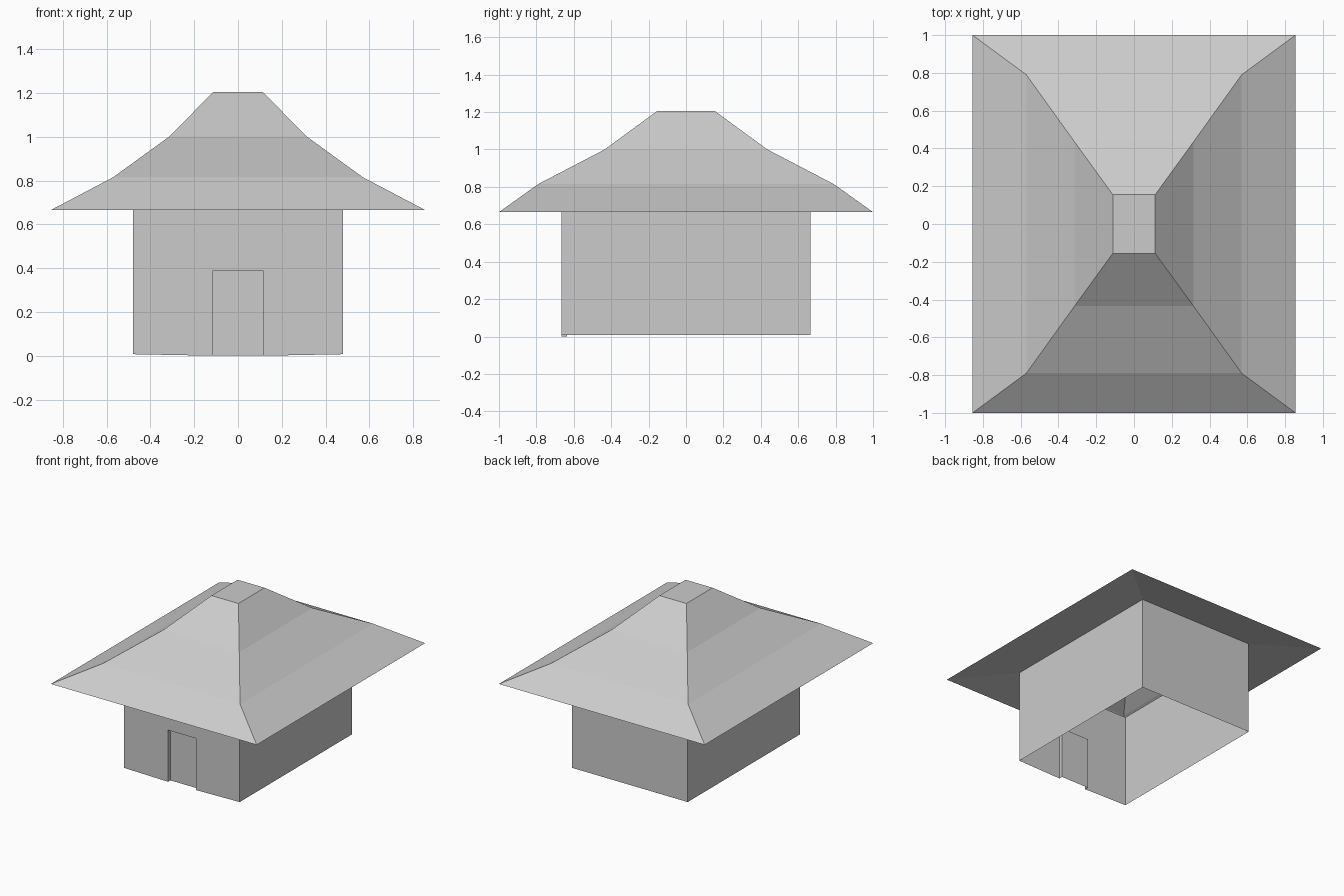
import bpy
import bmesh

cube = bpy.data.objects.get("Cube")
if cube:
    bpy.data.objects.remove(cube, do_unlink=True)

# Single plain colour
grey = bpy.data.materials.new("plain grey")
grey.use_nodes = True
grey.diffuse_color = (0.6, 0.6, 0.6, 1)
bsdf = next(n for n in grey.node_tree.nodes if n.type == "BSDF_PRINCIPLED")
bsdf.inputs["Base Color"].default_value = grey.diffuse_color


def finish(bm, name):
    mesh = bpy.data.meshes.new(name)
    bm.to_mesh(mesh)
    bm.free()
    mesh.materials.append(grey)
    obj = bpy.data.objects.new(name, mesh)
    bpy.context.collection.objects.link(obj)
    return obj


def ring(bm, x, y, z):
    """Rectangle of vertices, counter-clockwise from the front left."""
    return [bm.verts.new((sx * x, sy * y, z))
            for sx, sy in ((-1, -1), (1, -1), (1, 1), (-1, 1))]


def band(bm, low, high, sides=range(4)):
    for i in sides:
        j = (i + 1) % 4
        bm.faces.new((low[i], low[j], high[j], high[i]))


WALL_X, WALL_Y, WALL_TOP = 0.48, 0.665, 0.71

# Roof: open shell of soffit, three flared slopes and a flat cap
bm = bmesh.new()
profile = [(WALL_X, WALL_Y, WALL_TOP), (0.855, 1.0, 0.665), (0.57, 0.79, 0.815),
           (0.315, 0.435, 1.0), (0.112, 0.155, 1.205)]
rings = [ring(bm, *p) for p in profile]
for low, high in zip(rings, rings[1:]):
    band(bm, low, high)
bm.faces.new(rings[-1])
finish(bm, "roof")

# Walls: open box whose front has a doorway notch
bm = bmesh.new()
base = ring(bm, WALL_X, WALL_Y, 0.007)
top = ring(bm, WALL_X, WALL_Y, WALL_TOP)
band(bm, base, top, (1, 2, 3))
DOOR_X, DOOR_TOP, DEPTH = 0.116, 0.388, 0.028
outline = [(-DOOR_X, 0), (-DOOR_X, DOOR_TOP), (DOOR_X, DOOR_TOP), (DOOR_X, 0)]
outer = [bm.verts.new((x, -WALL_Y, z)) for x, z in outline]
bm.faces.new([base[0], *outer, base[1], top[1], top[0]])

# Door: jambs, lintel and panel set back into the notch
inner = [bm.verts.new((x, -WALL_Y + DEPTH, z)) for x, z in outline]
for i in range(3):
    bm.faces.new((outer[i + 1], outer[i], inner[i], inner[i + 1]))
bm.faces.new(inner[::-1])
finish(bm, "walls_with_door")
